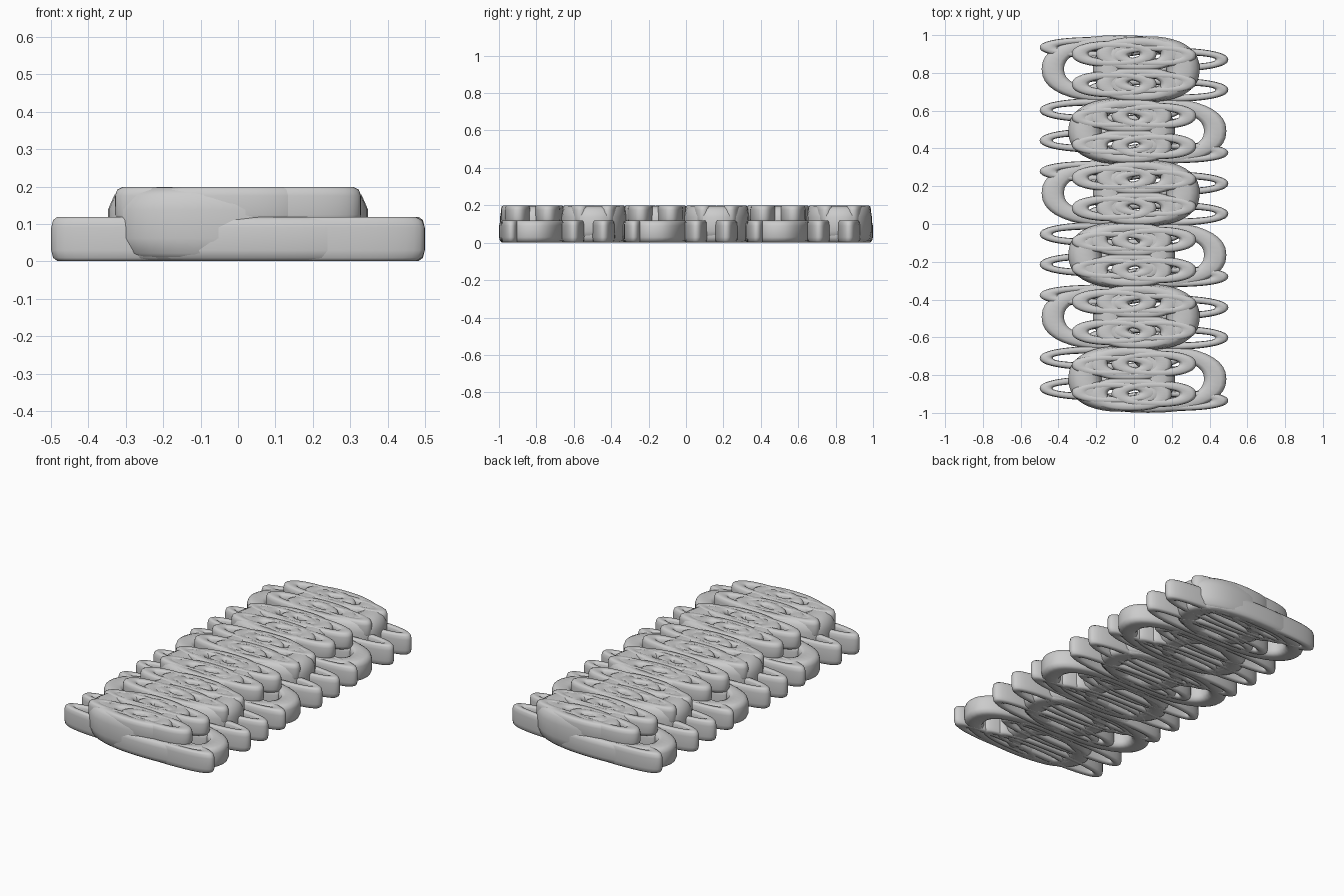
import bpy, bmesh, math

if "Cube" in bpy.data.objects:
    bpy.data.objects.remove(bpy.data.objects["Cube"])


def superpoint(angle, power):
    c, s = math.cos(angle), math.sin(angle)
    return (math.copysign(abs(c) ** (2 / power), c),
            math.copysign(abs(s) ** (2 / power), s))


def ring(name, x0, x1, yc, ry, z0, z1, wx, wy, sides=12, power=4, segs=40):
    """Flattened oval link; outer limits x0..x1, yc +/- ry, z0..z1."""
    xc, rx = (x0 + x1) / 2, abs(x1 - x0) / 2
    bm = bmesh.new()
    loops = []
    for i in range(segs):
        a = 2 * math.pi * i / segs
        px, py = superpoint(a, 2.3)
        loop = []
        for j in range(sides):
            u, v = superpoint(2 * math.pi * (j + 0.5) / sides, power)
            loop.append(bm.verts.new((xc + px * (rx - wx / 2 + u * wx / 2),
                                      yc + py * (ry - wy / 2 + u * wy / 2),
                                      (z0 + z1) / 2 + v * (z1 - z0) / 2)))
        loops.append(loop)
    for i in range(segs):
        a, b = loops[i], loops[(i + 1) % segs]
        for j in range(sides):
            k = (j + 1) % sides
            f = bm.faces.new((a[j], b[j], b[k], a[k]))
            f.smooth = True
    bmesh.ops.recalc_face_normals(bm, faces=bm.faces)
    me = bpy.data.meshes.new(name)
    bm.to_mesh(me)
    bm.free()
    ob = bpy.data.objects.new(name, me)
    bpy.context.collection.objects.link(ob)
    return ob


# Six alternating rows of interlaced links
for row in range(6):
    c = 0.82 - 0.328 * row
    s = -1 if row % 2 == 0 else 1
    q = -s
    # wide lower link reaching one edge
    ring("wide_lower_link", s * 0.49, q * 0.34, c, 0.18, 0, 0.12, 0.12, 0.065)
    # tall link leaning to the other side
    ring("tall_middle_link", q * 0.35, s * 0.22, c, 0.175, 0, 0.2, 0.18, 0.075,
         power=2.8)
    # thin link squaring off the wide link's outer corner
    ring("corner_lower_link", s * 0.5, q * 0.1, c - s * 0.115, 0.055, 0, 0.12,
         0.1, 0.036)
    for off in (q * 0.05, -q * 0.11):
        # thin links at the opposite edge
        ring("thin_lower_link", q * 0.5, s * 0.25, c + off, 0.066, 0, 0.12,
             0.07, 0.04)
    for off in (-0.08, 0.08):
        # lower strands filling the middle
        ring("lower_strand_link", s * 0.33, q * 0.3, c + off, 0.06, 0, 0.12,
             0.08, 0.036)
        # upper links crossing over the centre
        ring("thin_upper_link", s * 0.33, q * 0.12, c + off, 0.07, 0.1, 0.2,
             0.09, 0.044)
        ring("cross_upper_link", q * 0.33, s * 0.12, c + off * 0.9, 0.06,
             0.1, 0.2, 0.09, 0.04)
        ring("centre_upper_link", q * 0.24, s * 0.2, c + off, 0.09, 0.1, 0.2,
             0.1, 0.05)
